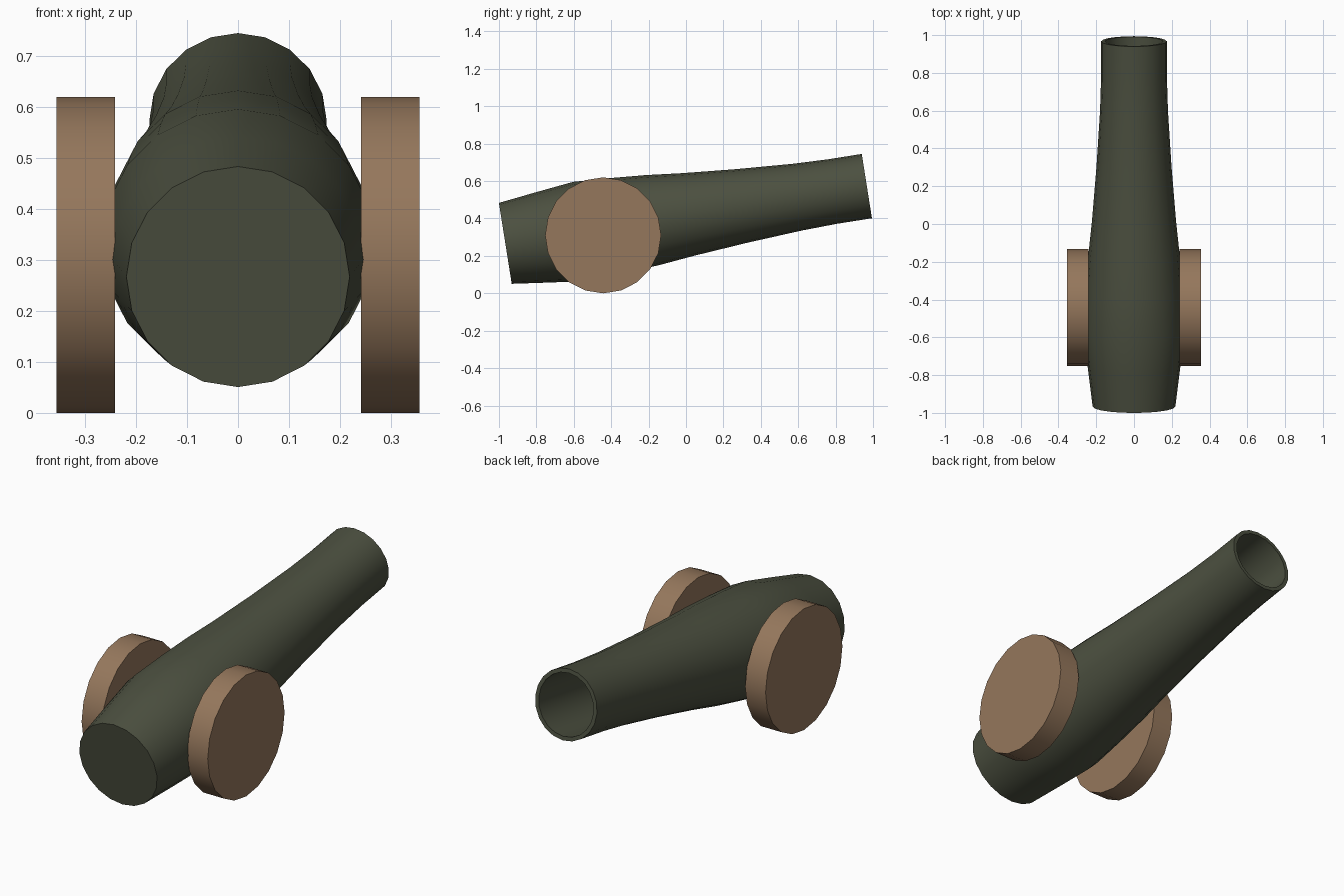
import bpy, bmesh, math
from mathutils import Matrix, Vector

if "Cube" in bpy.data.objects:
    bpy.data.objects.remove(bpy.data.objects["Cube"])

SIDES = 20


def material(name, rgb):
    m = bpy.data.materials.new(name)
    m.diffuse_color = (*rgb, 1)
    m.use_nodes = True
    m.node_tree.nodes["Principled BSDF"].inputs["Base Color"].default_value = m.diffuse_color
    return m


def lathe(name, profile, matrix, mat):
    """Revolve (radius, height) points around local z, closing both ends with a cap."""
    bm = bmesh.new()
    rings = []
    for r, h in profile:
        rings.append([bm.verts.new(matrix @ Vector((
            r * math.cos(math.tau * i / SIDES), r * math.sin(math.tau * i / SIDES), h)))
            for i in range(SIDES)])
    for a, b in zip(rings, rings[1:]):
        for i in range(SIDES):
            j = (i + 1) % SIDES
            bm.faces.new((a[i], a[j], b[j], b[i]))
    bm.faces.new(rings[0][::-1])
    bm.faces.new(rings[-1])
    bmesh.ops.recalc_face_normals(bm, faces=bm.faces)
    me = bpy.data.meshes.new(name)
    bm.to_mesh(me)
    bm.free()
    ob = bpy.data.objects.new(name, me)
    bpy.context.collection.objects.link(ob)
    me.materials.append(mat)
    bpy.ops.object.select_all(action='DESELECT')
    ob.select_set(True)
    bpy.context.view_layer.objects.active = ob
    bpy.ops.object.shade_smooth_by_angle(angle=math.radians(30))
    return ob


iron = material("dark green iron", (0.072, 0.080, 0.051))
wood = material("brown wood", (0.30, 0.185, 0.107))

# Barrel: tapered outside, rim, then the hollow bore
barrel_profile = [(0.219, 0), (0.245, 0.21), (0.268, 0.41), (0.257, 0.61), (0.243, 0.80),
                  (0.223, 0.99), (0.199, 1.28), (0.180, 1.58), (0.174, 1.77), (0.174, 1.957),
                  (0.154, 1.957), (0.154, 1.20)]
tilt = math.radians(-90 + 9)
lathe("cannon_barrel", barrel_profile,
      Matrix.Translation((0, -0.966, 0.267)) @ Matrix.Rotation(tilt, 4, 'X'), iron)

# Solid disc wheels on both sides
for side, name in ((1, "right_wheel"), (-1, "left_wheel")):
    lathe(name, [(0.31, 0.241), (0.31, 0.356)],
          Matrix.Translation((0, -0.443, 0.31)) @ Matrix.Rotation(side * math.pi / 2, 4, 'Y'), wood)
